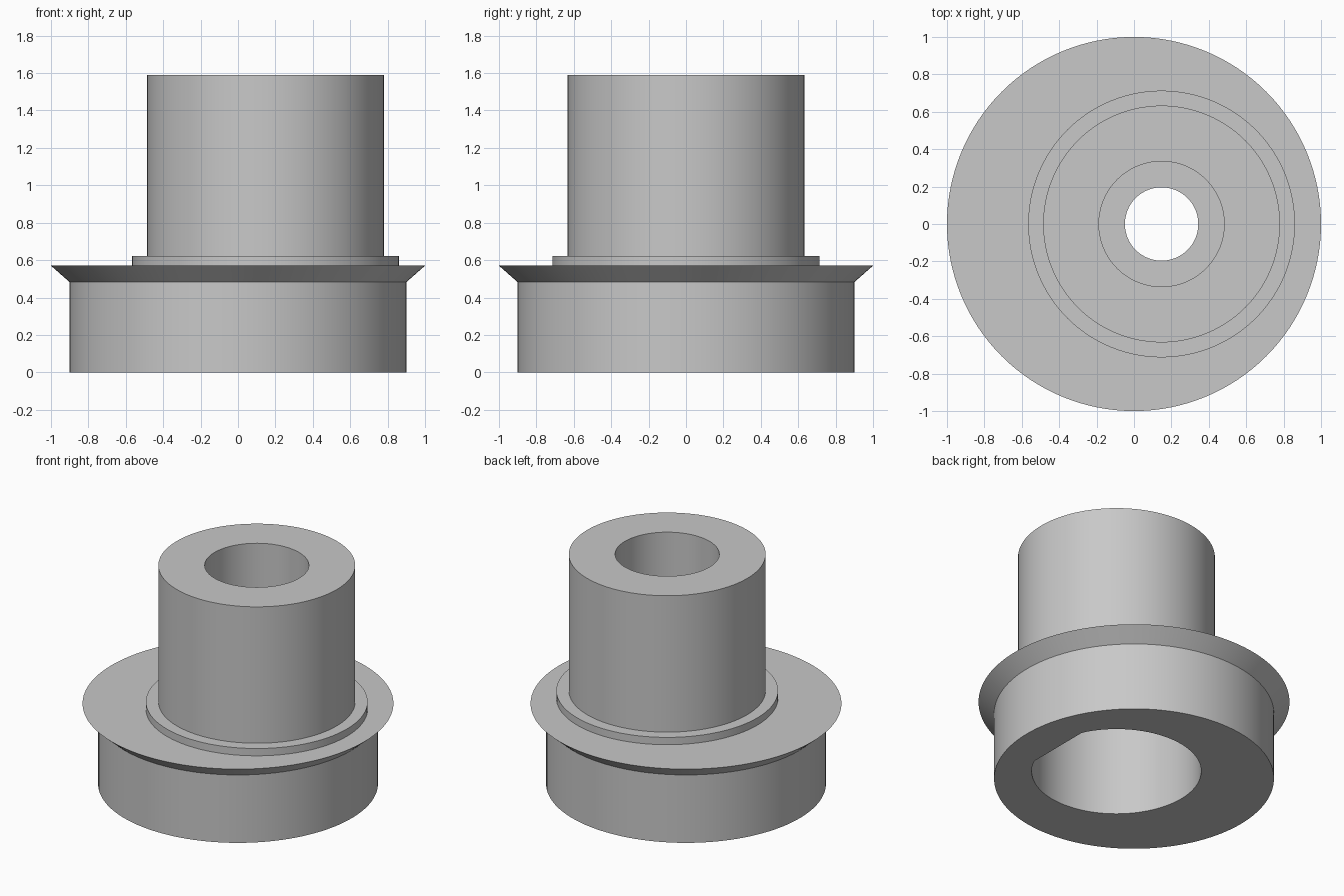
import bpy
import bmesh
import math

SEGMENTS = 128
OFFSET = 0.1475   # the neck and bores sit off centre along x

if "Cube" in bpy.data.objects:
    bpy.data.objects.remove(bpy.data.objects["Cube"], do_unlink=True)

grey = bpy.data.materials.new("plain_grey")
grey.use_nodes = True
colour = (0.58, 0.58, 0.58, 1)
grey.diffuse_color = colour
grey.node_tree.nodes["Principled BSDF"].inputs["Base Color"].default_value = colour


def turned(name, profile, centre_x=0.0, flat_x=None):
    """Closed solid turned from (radius, z) points, with an optional flat side."""
    bm = bmesh.new()
    rings = []
    for radius, z in profile:
        ring = []
        for i in range(SEGMENTS):
            a = math.tau * i / SEGMENTS
            x, y = radius * math.cos(a), radius * math.sin(a)
            if flat_x is not None:
                x = min(x, flat_x)
            ring.append(bm.verts.new((x + centre_x, y, z)))
        rings.append(ring)
    for low, high in zip(rings, rings[1:]):
        for i in range(SEGMENTS):
            j = (i + 1) % SEGMENTS
            bm.faces.new((low[i], low[j], high[j], high[i]))
    bm.faces.new(rings[0][::-1])
    bm.faces.new(rings[-1])
    bmesh.ops.recalc_face_normals(bm, faces=bm.faces)
    mesh = bpy.data.meshes.new(name)
    bm.to_mesh(mesh)
    bm.free()
    mesh.materials.append(grey)
    obj = bpy.data.objects.new(name, mesh)
    bpy.context.collection.objects.link(obj)
    return obj


def combine(target, tool, operation):
    """Apply a boolean and discard the tool object."""
    tool.hide_render = True
    mod = target.modifiers.new(operation.lower(), "BOOLEAN")
    mod.operation = operation
    mod.solver = "EXACT"
    mod.object = tool
    bpy.context.view_layer.objects.active = target
    bpy.ops.object.modifier_apply(modifier=mod.name)
    bpy.data.objects.remove(tool, do_unlink=True)


# Round base with a flared knife-edge flange
body = turned("flanged_bushing", [(0.9, 0), (0.9, 0.482), (1.0, 0.57)])

# Offset neck with a low shoulder ring
neck = turned("neck", [(0.713, 0.3), (0.713, 0.622), (0.633, 0.622), (0.633, 1.59)], OFFSET)
combine(body, neck, "UNION")

# Wide lower pocket with one flat side
pocket = turned("pocket_cutter", [(0.545, -0.2), (0.545, 0.95)], OFFSET, flat_x=0.49)
combine(body, pocket, "DIFFERENCE")

# Stepped upper bore: narrow through hole opening into a counterbore
bore = turned("bore_cutter", [(0.196, 0.7), (0.196, 1.15), (0.335, 1.15), (0.335, 1.8)], OFFSET)
combine(body, bore, "DIFFERENCE")

# Smooth walls with crisp edges
bpy.ops.object.select_all(action="DESELECT")
body.select_set(True)
bpy.context.view_layer.objects.active = body
bpy.ops.object.shade_smooth_by_angle(angle=math.radians(18))
